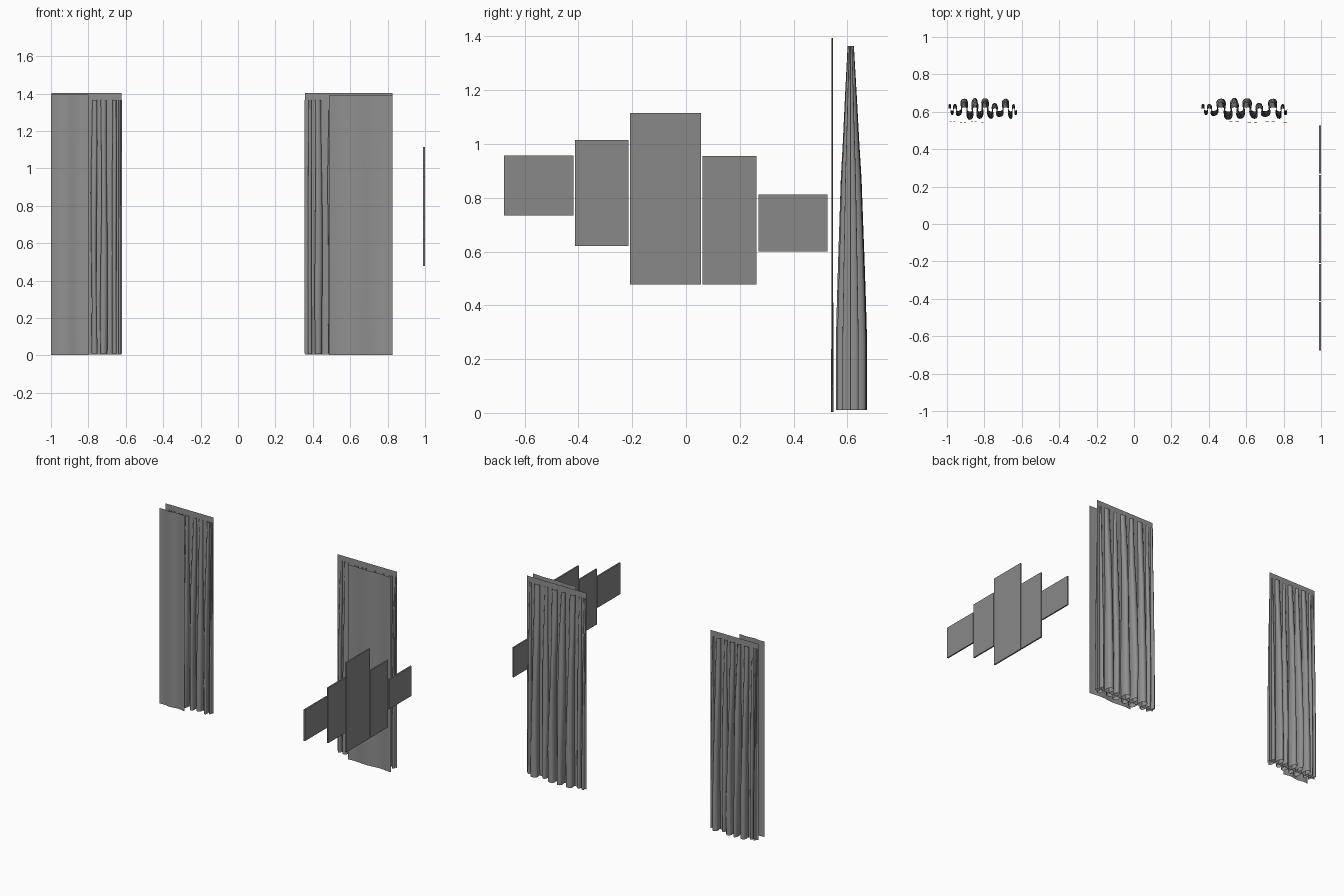
import bpy, bmesh, math

if "Cube" in bpy.data.objects:
    bpy.data.objects.remove(bpy.data.objects["Cube"])

# fold extremes across a drape: (fraction of width, depth)
FOLDS = [(0, 0), (.03, .03), (.06, -.03), (.10, .03), (.15, -.035), (.24, .058),
         (.31, -.055), (.39, .062), (.46, -.05), (.53, .06), (.61, -.05), (.67, .035),
         (.74, -.04), (.83, .058), (.90, -.05), (.94, .03), (.97, -.03), (1, 0)]
# height, fold depth factor, overhang
LEVELS = [(.01, 1, .32), (.25, 1, .32), (.4, .93, .3), (.55, .85, .29), (.7, .76, .27), (.87, .66, .25),
          (1.0, .53, .22), (1.15, .4, .18), (1.365, .2, .1)]


def grey(name, v):
    m = bpy.data.materials.new(name)
    m.diffuse_color = (v, v, v, 1)
    m.use_nodes = True
    m.node_tree.nodes["Principled BSDF"].inputs["Base Color"].default_value = m.diffuse_color
    return m


FABRIC = grey("dark_fabric", .28)
CANVAS = grey("dark_canvas", .25)


def grid_object(name, rows):
    bm = bmesh.new()
    vs = [[bm.verts.new(p) for p in row] for row in rows]
    for a, b in zip(vs, vs[1:]):
        for i in range(len(a) - 1):
            bm.faces.new((a[i], a[i + 1], b[i + 1], b[i]))
    mesh = bpy.data.meshes.new(name)
    bm.to_mesh(mesh)
    bm.free()
    mesh.materials.append(FABRIC)
    for p in mesh.polygons:
        p.use_smooth = True
    ob = bpy.data.objects.new(name, mesh)
    bpy.context.collection.objects.link(ob)
    return ob


def drape(name, x0, x1, yc=.612, steps=10):
    rows = []
    for z, k, over in LEVELS:
        row = []
        for (ua, da), (ub, db) in zip(FOLDS, FOLDS[1:]):
            for i in range(steps):
                s = i / steps
                w = (1 - math.cos(math.pi * s)) / 2
                u = ua + (ub - ua) * (s + over * math.sin(2 * math.pi * s))
                # irregular sway of the pleats
                u += .01 * math.sin(5 * z + 23 * u) * math.sin(math.pi * u)
                row.append((x0 + (x1 - x0) * u, yc + k * (da + (db - da) * w), z))
        row.append((x1, yc, z))
        rows.append(row)
    return grid_object(name, rows)


def sheer(name, x0, x1, top):
    # gently rippled front panel
    rows = []
    for j in range(9):
        t = j / 8
        rows.append([(x0 + (x1 - x0) * i / 24,
                      .544 + .004 * (1 - .3 * t) * math.sin(i / 24 * 3.5 * math.pi), .003 + t * (top - .003))
                     for i in range(25)])
    return grid_object(name, rows)


def backing(name, x0, x1):
    return grid_object(name, [[(x0, .612, z), (x1, .612, z)] for z in (.005, 1.403)])


# left and right curtains
drape("left_drape", -.996, -.621)
backing("left_backing_sheet", -.998, -.622)
sheer("left_sheer_panel", -1, -.80, 1.395)
drape("right_drape", .355, .824)
backing("right_backing_sheet", .357, .825)
sheer("right_sheer_panel", .487, .826, 1.39)

# five-piece wall art: y0, y1, z0, z1
PANELS = [(-.676, -.418, .735, .958), (-.413, -.213, .62, 1.014), (-.208, .056, .477, 1.115),
          (.062, .262, .477, .956), (.269, .527, .6, .812)]
for n, (y0, y1, z0, z1) in enumerate(PANELS, 1):
    bpy.ops.mesh.primitive_cube_add(size=1, location=(.995, (y0 + y1) / 2, (z0 + z1) / 2))
    ob = bpy.context.object
    ob.name = f"wall_art_panel_{n}"
    ob.scale = (.01, y1 - y0, z1 - z0)
    ob.data.materials.append(CANVAS)
